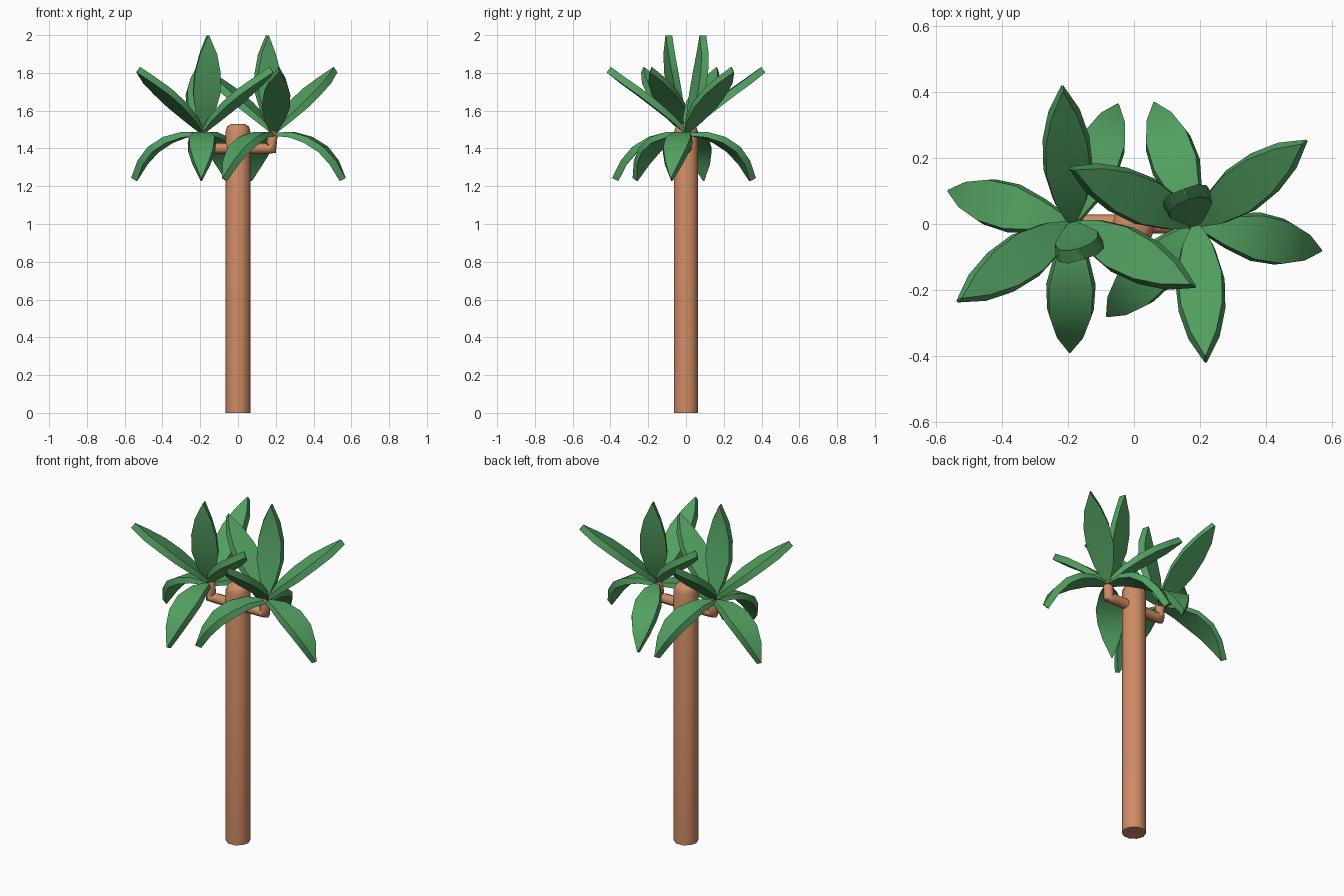
import bpy, bmesh, math
from mathutils import Vector

if "Cube" in bpy.data.objects:
    bpy.data.objects.remove(bpy.data.objects["Cube"])


def material(name, rgb):
    m = bpy.data.materials.new(name)
    m.diffuse_color = (*rgb, 1)
    m.use_nodes = True
    m.node_tree.nodes["Principled BSDF"].inputs["Base Color"].default_value = m.diffuse_color
    return m


GREEN = material("leaf green", (0.085, 0.35, 0.12))
BROWN = material("bark brown", (0.62, 0.26, 0.13))


def finish(name, bm, mat, angle):
    bmesh.ops.recalc_face_normals(bm, faces=bm.faces)
    me = bpy.data.meshes.new(name)
    bm.to_mesh(me)
    bm.free()
    me.materials.append(mat)
    ob = bpy.data.objects.new(name, me)
    bpy.context.collection.objects.link(ob)
    bpy.context.view_layer.objects.active = ob
    ob.select_set(True)
    bpy.ops.object.shade_smooth_by_angle(angle=math.radians(angle))
    ob.select_set(False)
    return ob


def skin(name, rings, mat, angle):
    """Closed tube through a list of equal-sized rings of points."""
    bm = bmesh.new()
    vs = [[bm.verts.new(p) for p in r] for r in rings]
    n = len(vs[0])
    for a, b in zip(vs, vs[1:]):
        for i in range(n):
            bm.faces.new((a[i], a[(i + 1) % n], b[(i + 1) % n], b[i]))
    bm.faces.new(vs[0])
    bm.faces.new(vs[-1])
    return finish(name, bm, mat, angle)


def circle(c, r, u, v, n):
    return [Vector(c) + r * (math.cos(k) * Vector(u) + math.sin(k) * Vector(v))
            for k in (2 * math.pi * i / n for i in range(n))]


# Trunk with a rounded top
X, Y, Z = (1, 0, 0), (0, 1, 0), (0, 0, 1)
skin("trunk", [circle((0, 0, z), r, X, Y, 10) for z, r in
               ((0, .066), (1.49, .066), (1.515, .058), (1.53, .036))], BROWN, 50)

# Elbow branches
for s, side in ((-1, "left"), (1, "right")):
    rings = [circle((0, 0, 1.4), .029, Y, Z, 8),
             circle((s * .145, 0, 1.4), .029, Y, Z, 8)]
    q = math.sqrt(.5)
    rings.append(circle((s * .178, 0, 1.398), .031, Y, (-s * q, 0, q), 8))
    rings.append(circle((s * .178, 0, 1.43), .028, Y, (-s, 0, 0), 8))
    rings.append(circle((s * .183, 0, 1.475), .027, Y, (-s, 0, 0), 8))
    rings.append(circle((s * .185, 0, 1.5), .018, Y, (-s, 0, 0), 8))
    skin(side + "_branch", rings, BROWN, 50)

# Leaf centre lines as (reach, height), and full widths along them
RISING = [(0, 1.485), (.07, 1.555), (.16, 1.63), (.25, 1.7), (.335, 1.76), (.41, 1.817)]
DROOP = [(0, 1.475), (.10, 1.473), (.19, 1.445), (.27, 1.395), (.33, 1.325), (.375, 1.235)]
UPRIGHT = [(0, 1.49), (.035, 1.59), (.06, 1.69), (.08, 1.8), (.092, 1.9), (.095, 1.998)]
WIDTH = [.03, .105, .15, .142, .095, .006]
THICK = [.016, .03, .036, .038, .038, .036]


def leaf(name, x, azimuth, path):
    a = math.radians(azimuth)
    out = Vector((math.cos(a), math.sin(a), 0))
    side = Vector((-out.y, out.x, 0))
    pts = [Vector((x, 0, h)) + out * r for r, h in path]
    rings = []
    for i, p in enumerate(pts):
        d = (pts[min(i + 1, 5)] - pts[max(i - 1, 0)]).normalized()
        up = d.cross(side) * (THICK[i] / 2)
        w = WIDTH[i] / 2
        t = max(w - .008, w * .6)  # upper face a little narrower
        rings.append([p - side * w - up, p + side * w - up,
                      p + side * t + up, p - side * t + up])
    skin(name, rings, GREEN, 40)


# Two crowns of three rising, three drooping and one upright leaf
CROWNS = {"left": (-.188, (94, 214, 333), (69, 165, 269), 287),
          "right": (.188, (-86, 37, 156), (-12, 109, 226), 110)}
for side, (x, rising, droop, upright) in CROWNS.items():
    for i, az in enumerate(rising):
        leaf(f"{side}_rising_leaf_{i}", x, az, RISING)
    for i, az in enumerate(droop):
        leaf(f"{side}_drooping_leaf_{i}", x, az, DROOP)
    leaf(f"{side}_upright_leaf", x, upright, UPRIGHT)
